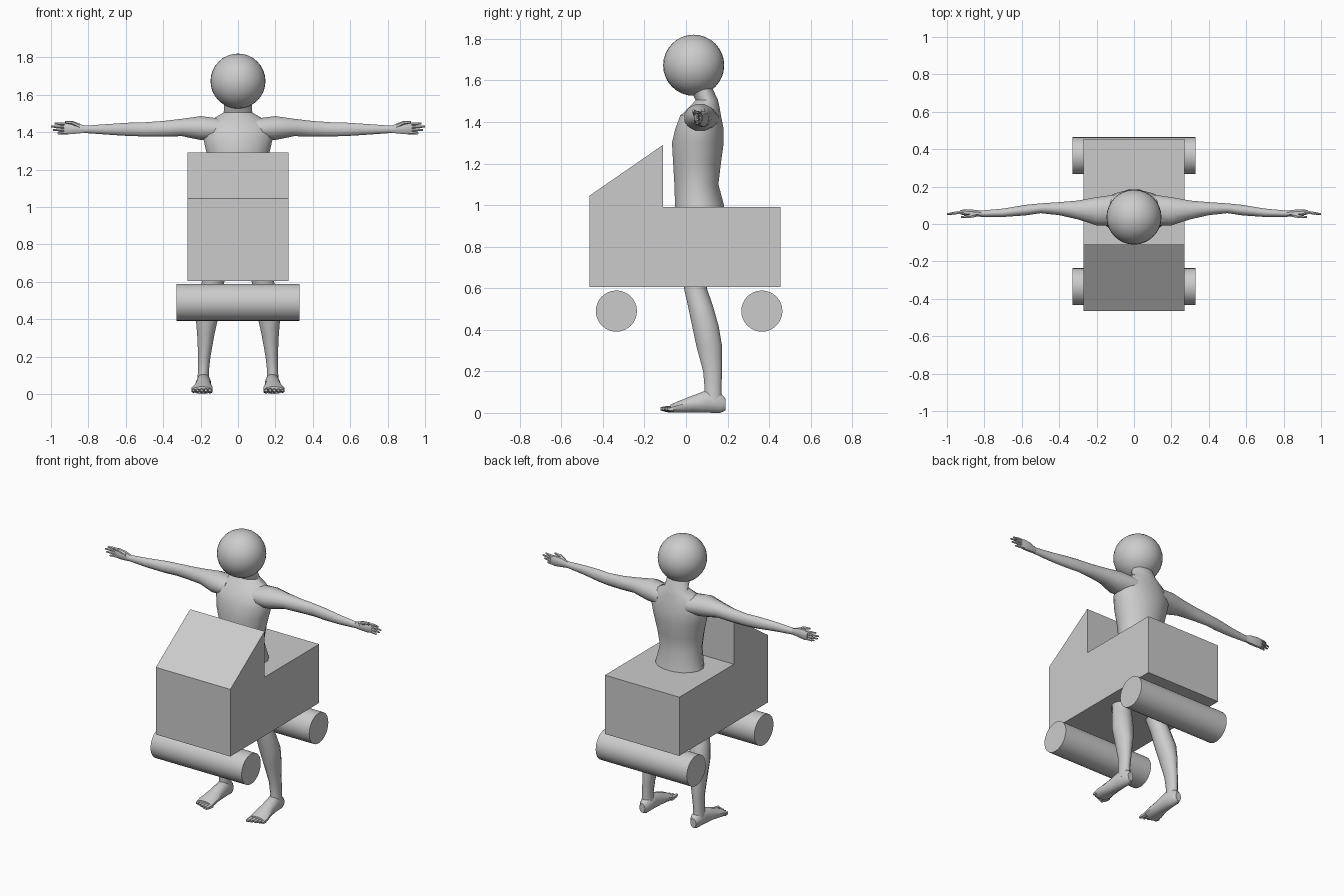
import bpy, bmesh, math


def finish(bm, name, angle=None, mirror=False):
    bmesh.ops.recalc_face_normals(bm, faces=bm.faces)
    mesh = bpy.data.meshes.new(name)
    bm.to_mesh(mesh)
    bm.free()
    ob = bpy.data.objects.new(name, mesh)
    bpy.context.collection.objects.link(ob)
    if angle:
        bpy.ops.object.select_all(action='DESELECT')
        ob.select_set(True)
        bpy.context.view_layer.objects.active = ob
        bpy.ops.object.shade_smooth_by_angle(angle=math.radians(angle))
    if mirror:
        ob.modifiers.new("Mirror", 'MIRROR').use_mirror_merge = False
    return ob


def loft(bm, axis, rings, sides=12):
    """Skin oval rings (x, y, z, radius_a, radius_b) lying across the axis."""
    loops = []
    for x, y, z, a, b in rings:
        loop = []
        for i in range(sides):
            t = 2 * math.pi * (i + 0.5) / sides
            u, v = a * math.cos(t), b * math.sin(t)
            co = {'x': (x, y + u, z + v), 'y': (x + u, y, z + v), 'z': (x + u, y + v, z)}[axis]
            loop.append(bm.verts.new((co[0], co[1], max(co[2], 0))))
        loops.append(loop)
    for p, q in zip(loops, loops[1:]):
        for i in range(sides):
            j = (i + 1) % sides
            bm.faces.new((p[i], p[j], q[j], q[i]))
    bm.faces.new(loops[0])
    bm.faces.new(loops[-1])


# Car body: side profile extruded across the width
profile = [(-0.465, 0.605), (0.455, 0.605), (0.455, 0.99), (-0.11, 0.99),
           (-0.11, 1.29), (-0.465, 1.045)]
bm = bmesh.new()
face = bm.faces.new([bm.verts.new((-0.27, y, z)) for y, z in profile])
ext = bmesh.ops.extrude_face_region(bm, geom=[face], use_keep_orig=True)
bmesh.ops.translate(bm, vec=(0.54, 0, 0),
                    verts=[v for v in ext['geom'] if isinstance(v, bmesh.types.BMVert)])
finish(bm, "car_body")

# Roller wheels
for name, y in (("front_roller", -0.335), ("rear_roller", 0.365)):
    bpy.ops.mesh.primitive_cylinder_add(vertices=32, radius=0.099, depth=0.66,
                                        location=(0, y, 0.49), rotation=(0, math.pi / 2, 0))
    bpy.context.object.name = name
    bpy.ops.object.shade_smooth_by_angle(angle=math.radians(30))

# Head
bpy.ops.mesh.primitive_uv_sphere_add(segments=32, ring_count=16, radius=0.147,
                                     location=(0, 0.037, 1.673))
bpy.context.object.name = "head"
bpy.ops.object.shade_smooth()

# Torso and neck
bm = bmesh.new()
loft(bm, 'z', [(0, .06, .84, .15, .10), (0, .065, .93, .17, .125), (0, .065, 1.0, .155, .12),
               (0, .05, 1.1, .135, .108), (0, .053, 1.2, .15, .117), (0, .057, 1.3, .174, .127),
               (0, .065, 1.37, .19, .118), (0, .07, 1.43, .185, .10), (0, .09, 1.475, .13, .072),
               (0, .10, 1.505, .078, .055), (0, .065, 1.58, .074, .055)], 16)
finish(bm, "torso", 40)

# Arms
bm = bmesh.new()
loft(bm, 'x', [(.10, .075, 1.415, .085, .06), (.2, .068, 1.422, .078, .066),
               (.3, .075, 1.425, .052, .048), (.4, .082, 1.418, .036, .043),
               (.5, .084, 1.415, .027, .039), (.58, .074, 1.415, .029, .037),
               (.7, .06, 1.415, .023, .029), (.82, .055, 1.415, .017, .02)])
finish(bm, "arm", 40, True)

# Hands: palm, four fanned fingers and a thumb
bm = bmesh.new()
loft(bm, 'x', [(.81, .055, 1.415, .016, .019), (.86, .058, 1.42, .02, .03),
               (.905, .062, 1.42, .018, .034), (.93, .063, 1.42, .011, .03)], 8)
for z0, z1, tip in ((1.443, 1.447, .98), (1.428, 1.43, 1.0), (1.412, 1.412, .99), (1.397, 1.394, .965)):
    loft(bm, 'x', [(.91, .062, z0, .01, .009), (.95, .06, (z0 + z1) / 2, .009, .008),
                   (tip, .053, z1, .005, .005)], 6)
loft(bm, 'x', [(.845, .05, 1.432, .014, .013), (.885, .04, 1.45, .01, .01),
               (.925, .036, 1.454, .006, .006)], 6)
finish(bm, "hand", 40, True)

# Legs
bm = bmesh.new()
loft(bm, 'z', [(.085, .06, .93, .08, .11), (.105, .055, .75, .08, .085),
               (.133, .045, .6, .062, .057), (.15, .068, .52, .06, .062),
               (.165, .093, .42, .064, .066), (.172, .112, .32, .048, .064),
               (.18, .128, .2, .034, .047), (.185, .13, .12, .03, .042),
               (.185, .13, .05, .036, .045)])
finish(bm, "leg", 40, True)

# Feet with toes
bm = bmesh.new()
loft(bm, 'y', [(.185, .19, .04, .02, .03), (.183, .165, .048, .034, .05),
               (.184, .1, .055, .04, .056), (.187, .03, .042, .045, .042),
               (.192, -.04, .028, .058, .028), (.192, -.075, .02, .056, .02)])
for i in range(5):
    x, tip, r = .15 + i * .022, -.122 + i * .008, .016 - i * .001
    loft(bm, 'y', [(x, -.06, .017, r, r), (x, (tip - .07) / 2, .018, r * .9, r * .9),
                   (x, tip, .02, r * .5, r * .5)], 6)
finish(bm, "foot", 40, True)
